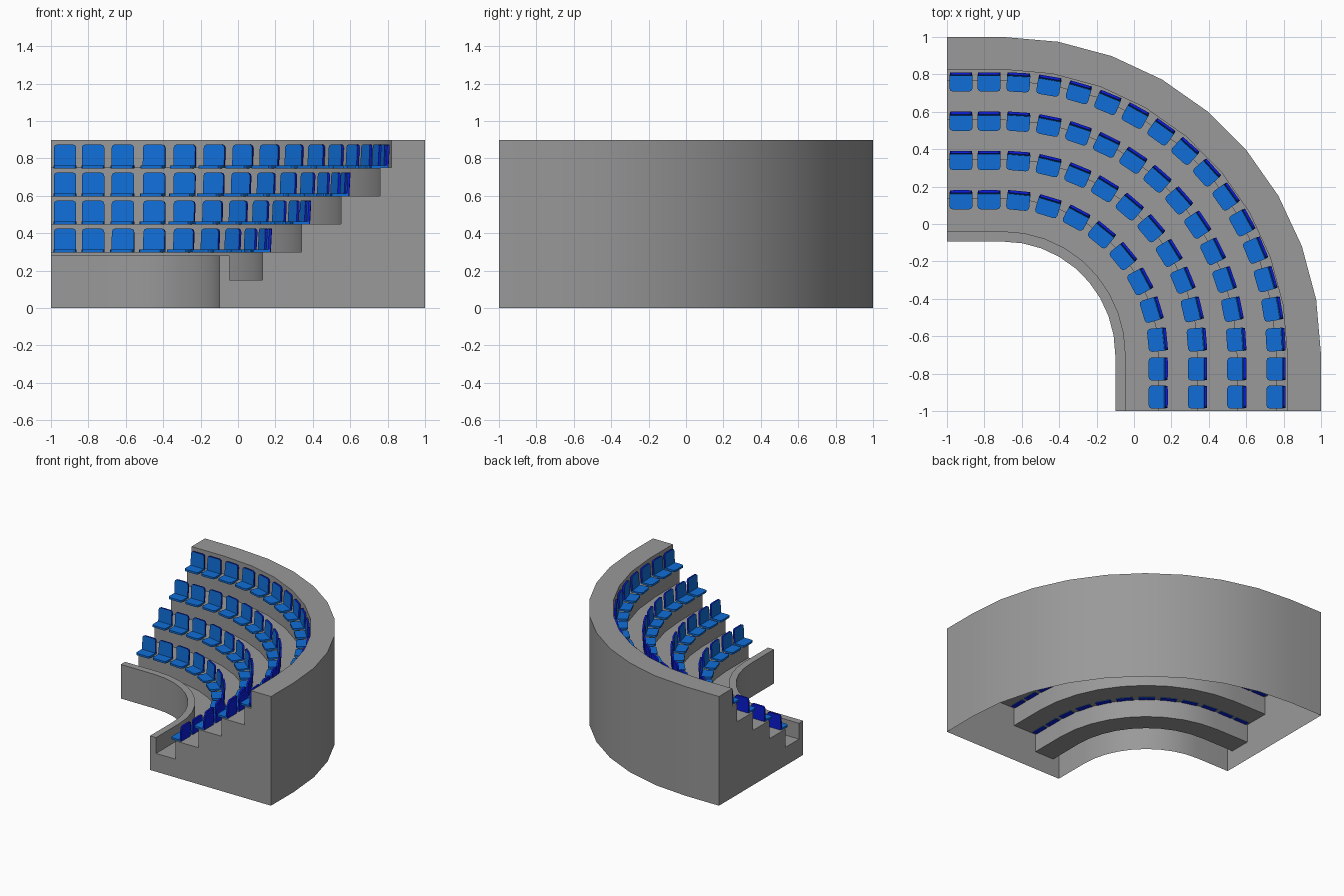
import bpy, bmesh, math
from mathutils import Matrix, Vector

if "Cube" in bpy.data.objects:
    bpy.data.objects.remove(bpy.data.objects["Cube"])

C = -0.7            # arc centre in x and y; straight ends run on to -1
SEGS = 9


def material(name, rgb):
    m = bpy.data.materials.new(name)
    m.diffuse_color = (*rgb, 1)
    m.use_nodes = True
    m.node_tree.nodes["Principled BSDF"].inputs["Base Color"].default_value = m.diffuse_color
    return m


concrete = material("concrete grey", (0.32, 0.32, 0.32))
blue = material("seat blue", (0.005, 0.155, 0.68))
dark = material("deep blue", (0.003, 0.012, 0.72))


def finish(bm, name, mats):
    me = bpy.data.meshes.new(name)
    bm.to_mesh(me)
    bm.free()
    ob = bpy.data.objects.new(name, me)
    bpy.context.collection.objects.link(ob)
    for m in mats:
        me.materials.append(m)
    return ob


# Stand: stepped section (radius, height) swept round a quarter turn, open below
section = [(0.6, 0), (0.6, 0.28), (0.655, 0.28), (0.655, 0.15), (0.83, 0.15)]
for i in range(4):
    r, z = 0.83 + 0.21 * i, 0.30 + 0.15 * i
    section += [(r, z), (r + 0.21 if i < 3 else 1.52, z)]
section += [(1.52, 0.897), (1.7, 0.897), (1.7, 0)]


def station(r, z, k):
    if k == 0:
        return (-1, C + r + (0.006 if r < 1.7 else 0), z)
    if k == SEGS + 2:
        return (C + r, -1, z)
    a = math.radians(90 * (k - 1) / SEGS)
    ry = r + (0.006 if r < 1.7 else 0)
    return (C + r * math.sin(a), C + ry * math.cos(a), z)


bm = bmesh.new()
rings = [[bm.verts.new(station(r, z, k)) for r, z in section] for k in range(SEGS + 3)]
for a, b in zip(rings, rings[1:]):
    for j in range(len(section) - 1):
        bm.faces.new((a[j], b[j], b[j + 1], a[j + 1]))
bm.faces.new(rings[0][::-1])
bm.faces.new(rings[-1])
bm.normal_update()
outer = max(bm.faces, key=lambda f: f.calc_center_median().length if abs(f.normal.z) < 0.5 and len(f.verts) == 4 else 0)
bmesh.ops.recalc_face_normals(bm, faces=bm.faces)
if outer.normal.dot(outer.calc_center_median() - Vector((C, C, 0))) < 0:
    bmesh.ops.reverse_faces(bm, faces=bm.faces)
stand = finish(bm, "stand", [concrete])
bpy.context.view_layer.objects.active = stand
stand.select_set(True)
bpy.ops.object.shade_smooth_by_angle(angle=math.radians(30))


def plate(bm, place, half, length, thick, is_dark):
    """Slab in local x/y with rounded far corners; is_dark picks face colour."""
    c = 0.018
    pts = [(-half, 0), (half, 0)]
    for sx, angs in ((1, (0, 45, 90)), (-1, (90, 45, 0))):
        for d in angs:
            t = math.radians(d)
            pts.append((sx * (half - c + c * math.cos(t)), length - c + c * math.sin(t)))
    lo = [bm.verts.new(place @ Vector((x, y, 0))) for x, y in pts]
    hi = [bm.verts.new(place @ Vector((x, y, thick))) for x, y in pts]
    n = len(pts)
    bottom = bm.faces.new(lo[::-1])
    top = bm.faces.new(hi)
    sides = [bm.faces.new((lo[i], lo[(i + 1) % n], hi[(i + 1) % n], hi[i])) for i in range(n)]
    for kind, faces in (("bottom", [bottom]), ("top", [top]), ("side", sides)):
        for f in faces:
            f.material_index = int(kind in is_dark)


# Pan points inward; backrest stands up, its upper face looking inward
PAN = Matrix.Translation((0, 0.04, -0.004)) @ Matrix.Rotation(math.pi, 4, 'Z')
BACK = Matrix.Translation((0, 0.044, 0)) @ Matrix.Rotation(math.radians(87), 4, 'X')


def seat(bm, x, y, z, angle):
    m = Matrix.Translation((x, y, z)) @ Matrix.Rotation(-angle, 4, 'Z')
    plate(bm, m @ PAN, 0.062, 0.092, 0.016, ("bottom",))
    plate(bm, m @ BACK, 0.06, 0.124, 0.014, ("bottom", "side"))


# Seat rows: two straight seats at each end, evenly spaced seats on the arc
for i in range(4):
    r, z, n = 0.83 + 0.21 * i, 0.30 + 0.15 * i, 8 + 2 * i
    bm = bmesh.new()
    for s in (-0.925, -0.775):
        seat(bm, s, C + r, z, 0)
        seat(bm, C + r, s, z, math.pi / 2)
    for k in range(n):
        a = math.pi / 2 * (k + 0.5) / n
        seat(bm, C + r * math.sin(a), C + r * math.cos(a), z, a)
    bmesh.ops.recalc_face_normals(bm, faces=bm.faces)
    finish(bm, f"seat_row_{i + 1}", [blue, dark])
